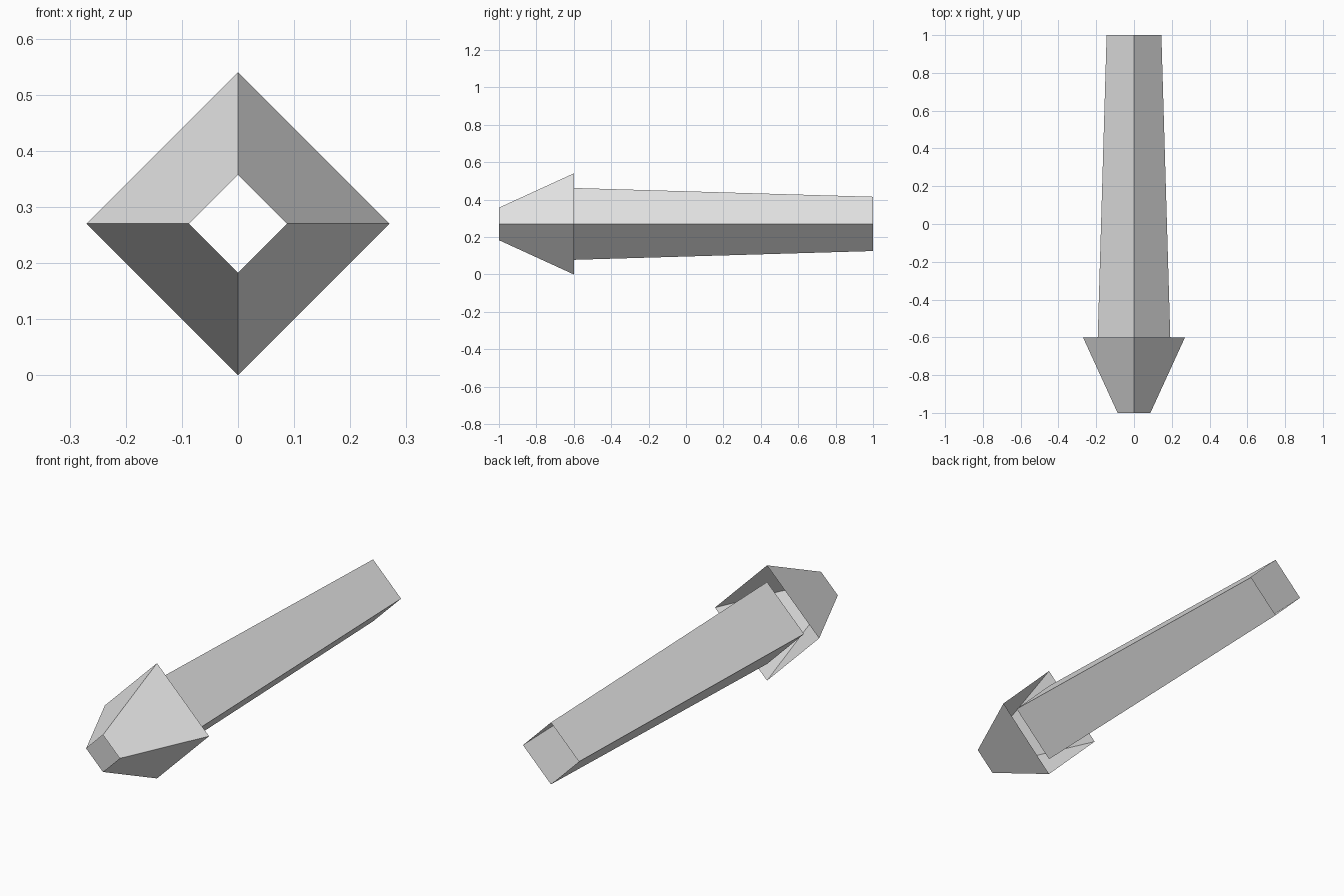
import bpy
import math

cube = bpy.data.objects.get("Cube")
if cube:
    bpy.data.objects.remove(cube, do_unlink=True)

# One plain grey for everything
grey = bpy.data.materials.new("plain_grey")
grey.use_nodes = True
colour = (0.8, 0.8, 0.8, 1.0)
grey.diffuse_color = colour
grey.node_tree.nodes["Principled BSDF"].inputs["Base Color"].default_value = colour

AXIS_HEIGHT = 0.27


def diamond_tube(name, front_y, back_y, front_radius, back_radius):
    """Open four-sided tapered shell lying along y, with corners up, down and sideways."""
    bpy.ops.mesh.primitive_cone_add(
        vertices=4,
        radius1=back_radius,
        radius2=front_radius,
        depth=back_y - front_y,
        end_fill_type='NOTHING',
        location=(0, (front_y + back_y) / 2, AXIS_HEIGHT),
        rotation=(math.pi / 2, 0, 0),
    )
    tube = bpy.context.object
    tube.name = name
    tube.data.materials.append(grey)
    return tube


# Flared head, open at both ends
diamond_tube("head", -1.0, -0.6, 0.087, 0.27)

# Long hollow shaft, narrowing towards the back
diamond_tube("shaft", -0.6, 1.0, 0.192, 0.145)
